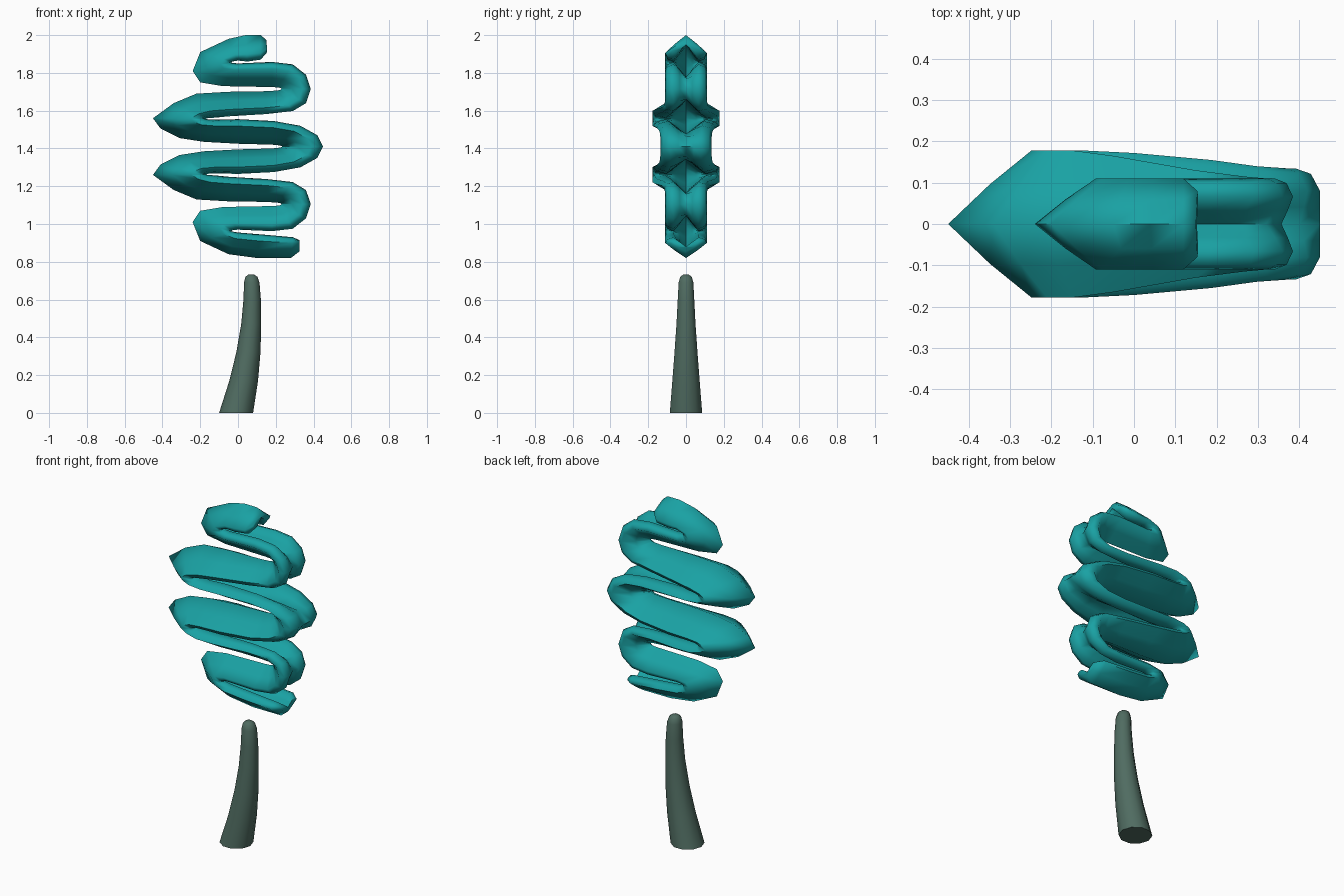
import bpy, bmesh, math


def material(name, color):
    m = bpy.data.materials.new(name)
    m.diffuse_color = (*color, 1)
    return m


def loft(name, rings, mat, angle):
    """Skin a list of closed rings and cap both ends."""
    bm = bmesh.new()
    loops = [[bm.verts.new(p) for p in ring] for ring in rings]
    n = len(loops[0])
    for a, b in zip(loops, loops[1:]):
        for i in range(n):
            j = (i + 1) % n
            bm.faces.new((a[i], a[j], b[j], b[i]))
    bm.faces.new(loops[0])
    bm.faces.new(loops[-1])
    bmesh.ops.recalc_face_normals(bm, faces=bm.faces)
    me = bpy.data.meshes.new(name)
    bm.to_mesh(me)
    bm.free()
    ob = bpy.data.objects.new(name, me)
    bpy.context.collection.objects.link(ob)
    me.materials.append(mat)
    bpy.ops.object.select_all(action='DESELECT')
    ob.select_set(True)
    bpy.context.view_layer.objects.active = ob
    bpy.ops.object.shade_smooth_by_angle(angle=math.radians(angle))
    return ob


def crescent(rx, rz, tx, tz, w, n):
    """Section: ridge at (rx,rz), side tips toward (tx,tz), half depth w, hollow at fraction n."""
    half = [(0.36, 0.54), (0.72, 1.0), (0.9, 0.9), (1.0, 0.6), (n + (1 - n) * 0.55, 0.3)]
    sec = [(0, 0)] + half + [(n, 0)] + [(f, -y) for f, y in reversed(half)]
    return [(rx + (tx - rx) * f, y * w, rz + (tz - rz) * f) for f, y in sec]


# foliage: serpentine ribbon, lower half stations (ridge x,z, tip x,z, half depth, hollow)
start = [(.325, .855, .325, .915, .08, .4), (.28, .82, .29, .93, .11, .35),
         (.1, .82, .12, .945, .11, .35)]
lower = [
    (-.05, .84, 0, .955, .11, .35), (-.2, .91, -.03, .96, .11, .4),
    (-.24, 1.01, -.035, .962, .11, .4), (-.2, 1.07, -.03, .967, .11, .4),
    (-.08, 1.09, 0, .97, .11, .35), (.18, 1.095, .18, .962, .11, .35),
    (.21, 1.097, .29, .975, .11, .45), (.225, 1.1, .36, 1.03, .11, .7),
    (.23, 1.105, .385, 1.105, .11, .82), (.225, 1.11, .36, 1.18, .11, .7),
    (.21, 1.113, .29, 1.222, .115, .45), (.15, 1.117, .15, 1.238, .13, .35),
    (-.05, 1.12, -.05, 1.25, .165, .35), (-.22, 1.13, -.12, 1.257, .178, .35),
    (-.34, 1.18, -.16, 1.26, .178, .4), (-.45, 1.26, -.17, 1.262, .178, .4),
    (-.41, 1.315, -.165, 1.265, .178, .4), (-.31, 1.365, -.15, 1.267, .178, .4),
    (-.18, 1.385, -.1, 1.268, .178, .35), (0, 1.395, 0, 1.265, .172, .35),
    (.18, 1.4, .19, 1.275, .155, .35), (.21, 1.403, .33, 1.3, .14, .6),
    (.23, 1.407, .42, 1.35, .135, .9),
]
middle = [(.235, 1.41, .45, 1.41, .135, 1.0)]
upper = [(a, 2.82 - b, c, 2.82 - d, w, n) for a, b, c, d, w, n in reversed(lower)]
finish = [(.04, 2.0, .05, 1.86, .11, .35), (.12, 2.0, .12, 1.87, .11, .35),
          (.15, 1.975, .155, 1.91, .08, .4)]
teal = material("teal", (.01, .36, .37))
loft("foliage", [crescent(*s) for s in start + lower + middle + upper + finish], teal, 75)

# trunk: leaning tapered stem with rounded top (x, z, radius)
stem = [(-.01, 0, .09), (.03, .17, .076), (.055, .32, .064), (.07, .47, .053),
        (.075, .6, .046), (.073, .69, .041), (.071, .72, .032), (.07, .732, .016)]
bark = material("bark", (.08, .15, .12))
loft("trunk", [[(x + r * math.cos(math.tau * i / 10), r * math.sin(math.tau * i / 10), z)
                for i in range(10)] for x, z, r in stem], bark, 60)
